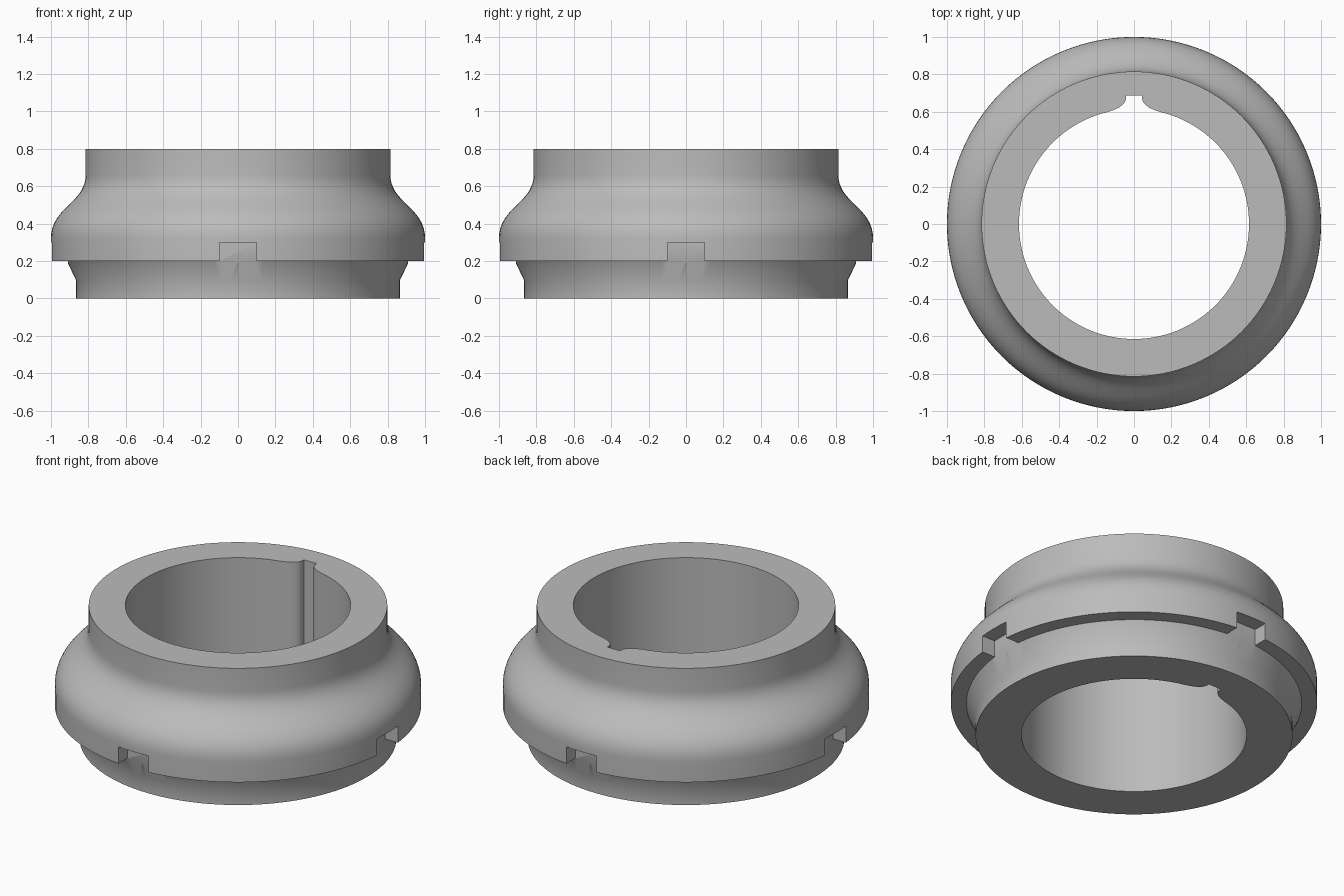
import bpy, bmesh, math
from mathutils import Matrix, Vector
from mathutils.geometry import interpolate_bezier

if "Cube" in bpy.data.objects:
    bpy.data.objects.remove(bpy.data.objects["Cube"])

SEGMENTS = 128

grey = bpy.data.materials.new("plain_grey")
grey.use_nodes = True
grey.diffuse_color = (0.5, 0.5, 0.5, 1)
grey.node_tree.nodes["Principled BSDF"].inputs["Base Color"].default_value = (0.5, 0.5, 0.5, 1)


def make_object(name, bm):
    bmesh.ops.recalc_face_normals(bm, faces=bm.faces)
    mesh = bpy.data.meshes.new(name)
    bm.to_mesh(mesh)
    bm.free()
    mesh.materials.append(grey)
    obj = bpy.data.objects.new(name, mesh)
    bpy.context.collection.objects.link(obj)
    return obj


def lathe(name, profile):
    """Turn a closed (radius, height) profile around the z axis."""
    bm = bmesh.new()
    rings = []
    for i in range(SEGMENTS):
        a = math.tau * i / SEGMENTS
        rings.append([bm.verts.new((r * math.cos(a), r * math.sin(a), z)) for r, z in profile])
    for i, ring in enumerate(rings):
        following = rings[(i + 1) % SEGMENTS]
        for j in range(len(profile)):
            k = (j + 1) % len(profile)
            bm.faces.new((ring[j], following[j], following[k], ring[k]))
    return make_object(name, bm)


def cut(target, cutter):
    """Subtract a cutter for good, then discard it."""
    mod = target.modifiers.new("cut", 'BOOLEAN')
    mod.operation, mod.solver, mod.object = 'DIFFERENCE', 'EXACT', cutter
    cutter.hide_render = True
    bpy.context.view_layer.objects.active = target
    bpy.ops.object.modifier_apply(modifier=mod.name)
    bpy.data.objects.remove(cutter)


# Turned collar: bore, flared foot, wide rim, S-shaped shoulder, straight neck
shoulder = interpolate_bezier(Vector((1, 0.32)), Vector((1, 0.49)),
                              Vector((0.815, 0.51)), Vector((0.815, 0.66)), 20)
profile = [(0.615, 0), (0.865, 0), (0.865, 0.095), (0.915, 0.2), (1, 0.2)]
profile += [tuple(p)[:2] for p in shoulder] + [(0.815, 0.8), (0.615, 0.8)]
collar = lathe("collar", profile)

# Four square notches in the lower edge of the rim
for quarter in range(4):
    bm = bmesh.new()
    bmesh.ops.create_cube(bm, size=1, matrix=Matrix.Rotation(quarter * math.pi / 2, 4, 'Z')
                          @ Matrix.Translation((1.01, 0, 0.245))
                          @ Matrix.Diagonal((0.2, 0.2, 0.11, 1)))
    cut(collar, make_object("notch_cutter", bm))

# Keyway with rounded mouth along the back of the bore
half = [(0.043, 0.688), (0.043, 0.667), (0.053, 0.645), (0.08, 0.622),
        (0.11, 0.609), (0.15, 0.596), (0.15, 0.5)]
outline = half + [(-x, y) for x, y in reversed(half)]
bm = bmesh.new()
base = bm.faces.new([bm.verts.new((x, y, -0.1)) for x, y in outline])
sides = bmesh.ops.extrude_face_region(bm, geom=[base])["geom"]
bmesh.ops.translate(bm, vec=(0, 0, 1),
                    verts=[g for g in sides if isinstance(g, bmesh.types.BMVert)])
cut(collar, make_object("keyway_cutter", bm))

# Smooth turned surfaces with crisp machined edges
bpy.ops.object.select_all(action='DESELECT')
collar.select_set(True)
bpy.context.view_layer.objects.active = collar
bpy.ops.object.shade_smooth_by_angle(angle=math.radians(32))
